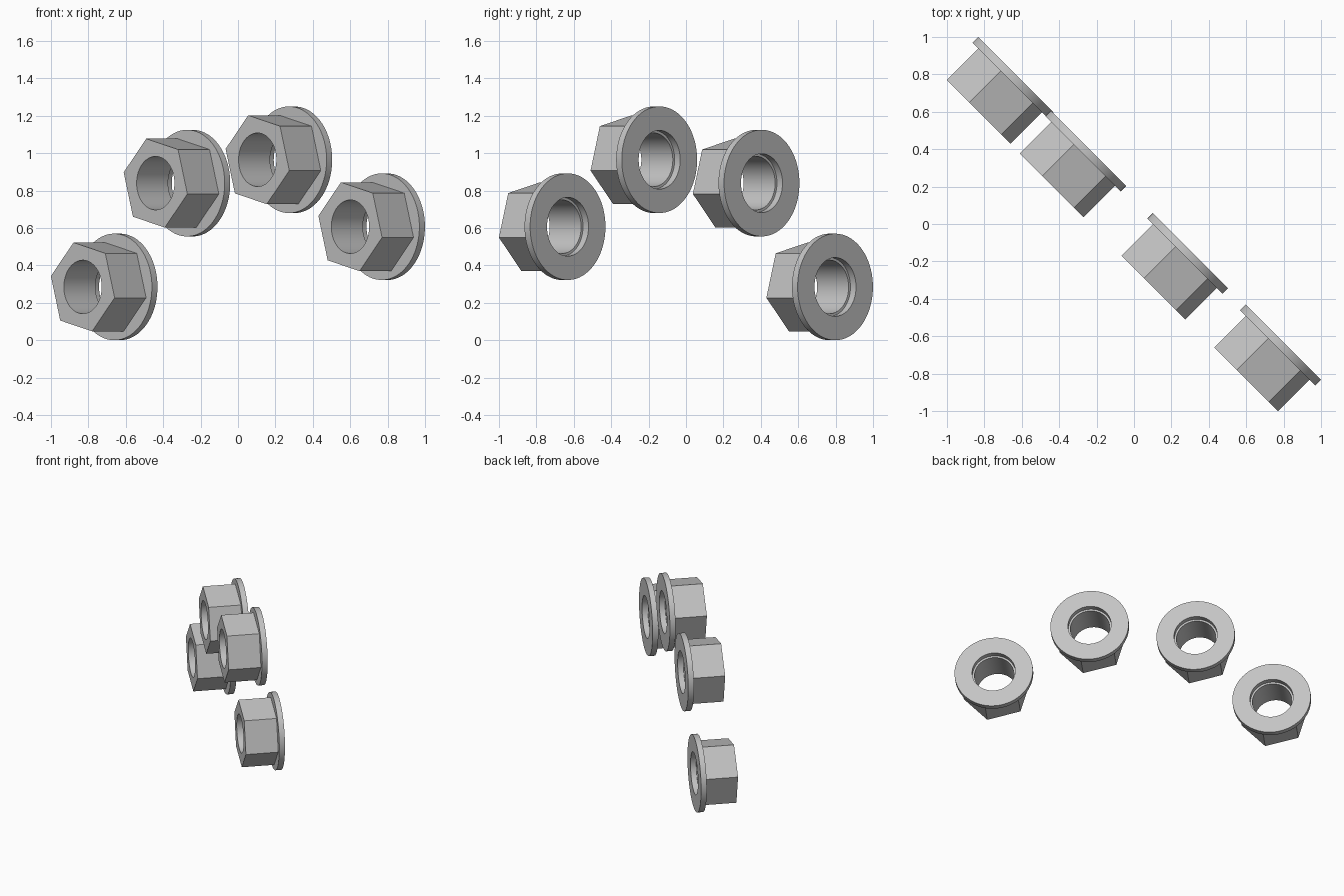
import bpy
import bmesh
from math import cos, sin, radians, pi

cube = bpy.data.objects.get("Cube")
if cube:
    bpy.data.objects.remove(cube, do_unlink=True)

SEGMENTS = 72
HEX_PHASE = radians(-13.5)
HEX_APOTHEM = 0.2145
HEIGHT, FLANGE = 0.28, 0.042
BORE, RECESS, RIM = 0.143, 0.157, 0.285

steel = bpy.data.materials.new("steel_grey")
steel.use_nodes = True
grey = (0.55, 0.55, 0.55, 1)
steel.diffuse_color = grey
steel.node_tree.nodes["Principled BSDF"].inputs["Base Color"].default_value = grey


def ring(bm, height, radius=None):
    """Ring of vertices: a circle, or the hexagon when no radius is given."""
    verts = []
    for i in range(SEGMENTS):
        a = 2 * pi * i / SEGMENTS
        r = radius or HEX_APOTHEM / cos(a % (pi / 3) - pi / 6)
        verts.append(bm.verts.new((r * cos(a + HEX_PHASE), r * sin(a + HEX_PHASE), height)))
    return verts


def nut_mesh():
    """Closed loft through bore, hexagon, flange and recess."""
    bm = bmesh.new()
    rings = [
        ring(bm, HEIGHT, BORE), ring(bm, HEIGHT), ring(bm, FLANGE),
        ring(bm, FLANGE, RIM), ring(bm, 0, RIM),
        ring(bm, 0, RECESS), ring(bm, FLANGE, RECESS), ring(bm, FLANGE, BORE),
    ]
    for k, lower in enumerate(rings):
        upper = rings[(k + 1) % len(rings)]
        for i in range(SEGMENTS):
            j = (i + 1) % SEGMENTS
            bm.faces.new((lower[i], lower[j], upper[j], upper[i]))
    bmesh.ops.recalc_face_normals(bm, faces=bm.faces)
    mesh = bpy.data.meshes.new("flange_nut")
    bm.to_mesh(mesh)
    bm.free()
    mesh.materials.append(steel)
    return mesh


# Four identical nuts, each placed by the centre of its flange face
mesh = nut_mesh()
places = {
    "flange_nut_right": (-0.632, 0.798, 0.285),
    "flange_nut_inner_right": (-0.243, 0.405, 0.84),
    "flange_nut_inner_left": (0.302, -0.142, 0.965),
    "flange_nut_left": (0.798, -0.632, 0.607),
}
bpy.ops.object.select_all(action="DESELECT")
for name, location in places.items():
    nut = bpy.data.objects.new(name, mesh)
    nut.location = location
    nut.rotation_euler = (pi / 2, 0, -pi / 4)
    bpy.context.collection.objects.link(nut)

# Smooth round walls, sharp corners
nut.select_set(True)
bpy.context.view_layer.objects.active = nut
bpy.ops.object.shade_smooth_by_angle(angle=radians(30))
